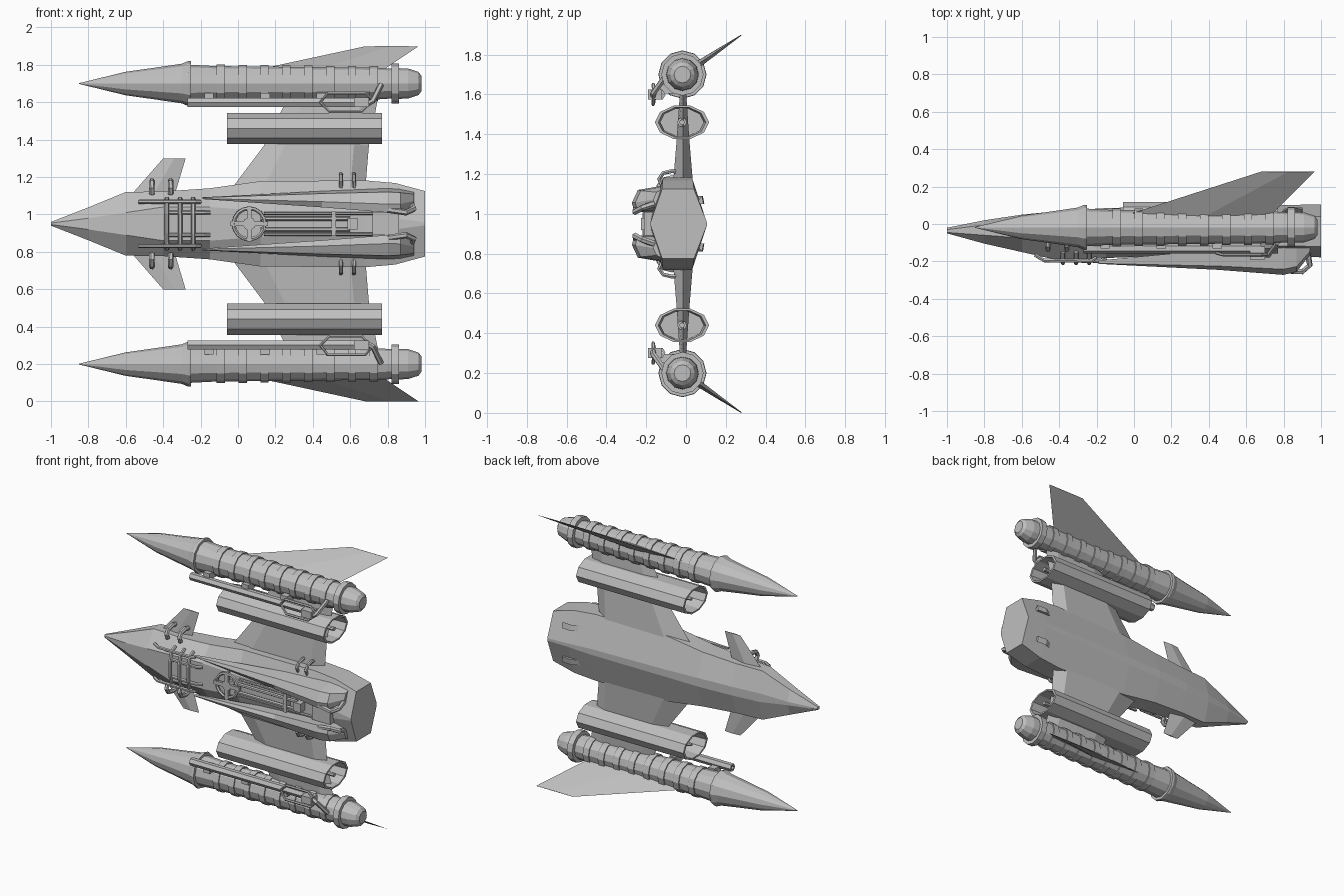
import bpy, bmesh, math
from mathutils import Vector

if "Cube" in bpy.data.objects:
    bpy.data.objects.remove(bpy.data.objects["Cube"])

C = 0.95  # height of the symmetry plane; part coordinates use d = z - C

grey = bpy.data.materials.new("hull_grey")
grey.diffuse_color = (0.52, 0.52, 0.52, 1)
grey.use_nodes = True
grey.node_tree.nodes["Principled BSDF"].inputs["Base Color"].default_value = grey.diffuse_color


def make(name, verts, faces, mirror=True):
    """Mesh object on the symmetry plane, optionally mirrored across it."""
    me = bpy.data.meshes.new(name)
    me.from_pydata([tuple(v) for v in verts], [], faces)
    bm = bmesh.new()
    bm.from_mesh(me)
    bmesh.ops.recalc_face_normals(bm, faces=bm.faces)
    bm.to_mesh(me)
    bm.free()
    me.materials.append(grey)
    ob = bpy.data.objects.new(name, me)
    ob.location = (0, 0, C)
    bpy.context.collection.objects.link(ob)
    if mirror:
        mod = ob.modifiers.new("mirror", 'MIRROR')
        mod.use_axis = (False, False, True)
        mod.use_mirror_merge = False
    return ob


def loft(name, rings, mirror=True, closed=False):
    """Skin a row of equal-sized rings; capped, or closed into a loop."""
    n, m = len(rings[0]), len(rings)
    faces = []
    for i in range(m if closed else m - 1):
        a, b = i * n, (i + 1) % m * n
        faces += [(a + k, a + (k + 1) % n, b + (k + 1) % n, b + k) for k in range(n)]
    if not closed:
        faces += [tuple(range(n)), tuple(range((m - 1) * n, m * n))]
    return make(name, [v for r in rings for v in r], faces, mirror)


def lathe(name, prof, y, d, n=12, sy=1.0, mirror=True, closed=False):
    """Turn (x, radius) points around an axis parallel to x."""
    def ring(x, r):
        return [(x, y + sy * r * math.cos(t), d + r * math.sin(t))
                for t in (2 * math.pi * k / n for k in range(n))]
    return loft(name, [ring(*p) for p in prof], mirror, closed)


def tube(name, pts, r, n=6, mirror=True, closed=False):
    """Round bar following a path."""
    pts = [Vector(p) for p in pts]
    m, u, rings = len(pts), Vector((0.31, 0.87, 0.41)), []
    for i, p in enumerate(pts):
        a = pts[i - 1] if closed or i else p
        b = pts[(i + 1) % m] if closed or i < m - 1 else p
        t = (b - a).normalized()
        u = (u - t * u.dot(t)).normalized()
        v = t.cross(u)
        rings.append([p + r * (u * math.cos(q) + v * math.sin(q))
                      for q in (2 * math.pi * k / n for k in range(n))])
    return loft(name, rings, mirror, closed)


def box(name, x, y, d, mirror=True):
    ring = lambda px: [(px, y[0], d[0]), (px, y[1], d[0]), (px, y[1], d[1]), (px, y[0], d[1])]
    return loft(name, [ring(x[0]), ring(x[1])], mirror)


# Hull: x, half width, belly y, belly half width, two side edges y, deck y, deck half width
stations = [
    (-1.00, .010, -.020, .004, -.030, -.045, -.050, .004),
    (-0.80, .088, .020, .012, -.005, -.060, -.105, .030),
    (-0.60, .170, .050, .030, .010, -.075, -.150, .060),
    (-0.40, .173, .070, .030, .020, -.090, -.195, .090),
    (-0.15, .190, .085, .030, .030, -.100, -.182, .090),
    (0.12, .228, .092, .025, .030, -.112, -.172, .070),
    (0.68, .232, .100, .020, .030, -.115, -.172, .060),
    (0.84, .218, .102, .012, .035, -.118, -.175, .030),
    (1.00, .175, .105, .008, .040, -.120, -.178, .008)]
loft("hull", [[(x, yb, bw), (x, y1, w), (x, y2, w), (x, yd, dw),
               (x, yd, -dw), (x, y2, -w), (x, y1, -w), (x, yb, -bw)]
              for x, w, yb, bw, y1, y2, yd, dw in stations], mirror=False)

# Dorsal fairings: long wedges either side of the central channel
fair = [(-.19, .142, .132, -.213, -.195), (.45, .175, .088, -.245, -.135),
        (.80, .190, .060, -.272, -.125), (.87, .185, .065, -.255, -.125), (.94, .170, .095, -.165, -.125)]
loft("dorsal_fairing", [[(x, yb, o), (x, yt + .03 * (o - i) / .13, o - .02 * (o - i) / .13),
                         (x, yt, i + .35 * (o - i)), (x, yt + .012, i), (x, -.15 if x > 0 else yb, i)]
                        for x, o, i, yt, yb in fair])
tube("tail_claw", [(.80, -.25, .075), (.90, -.255, .06), (.94, -.22, .08), (.93, -.16, .10)], .016)
box("tail_block", (.72, .86), (-.21, -.15), (-.06, .06), False)

# Main wings: six-sided section tapering outward through the pods
wing = [(.18, (-.04, .13, .60, .68), .052), (.42, (.14, .25, .62, .70), .032),
        (.68, (.27, .36, .66, .75), .014)]
loft("main_wing", [[(a, -.015, d), (b, -.015 - h, d), (c, -.015 - h, d),
                    (e, -.015, d), (c, -.015 + h, d), (b, -.015 + h, d)]
                   for d, (a, b, c, e), h in wing])

# Canards near the nose
can = [(.15, -.575, -.34, .018), (.35, -.40, -.28, .004)]
loft("canard", [[(a, -.03, d), ((a + b) / 2, -.03 - h, d), (b, -.03, d), ((a + b) / 2, -.03 + h, d)]
                for d, a, b, h in can])

# Curved pipes joining hull to canards and wings
for x, d, r in ((-.46, .20, .015), (-.36, .20, .015), (.55, .235, .011), (.62, .235, .011)):
    tube("root_pipe", [(x, -.12, d - .04), (x, -.135, d - .01), (x, -.115, d + .02),
                       (x, -.07, d + .03), (x, -.03, d + .025)], r)

# Pods: hollow oval tubes with a spindle and hub inside
lathe("pod_shell", [(-.06, .088), (.77, .088), (.77, .077), (.45, .070), (.2, .070), (-.06, .077)],
      -.02, .51, 10, 1.55, closed=True)
lathe("pod_spindle", [(-.03, .010), (.05, .024), (.70, .024), (.70, .014), (.76, .014)], -.02, .51, 8)
lathe("pod_hub", [(.38, .072), (.41, .072)], -.02, .51, 10, 1.53)

# Nacelles: pointed nose, flared collar, ribbed body and tail cap
prof = [(-.85, .002), (-.60, .063), (-.45, .084), (-.30, .106), (-.265, .121), (-.25, .119), (-.25, .100)]
for i in range(8):
    x, r = -.115 + .117 * i, .093 - .0012 * i
    prof += [(x, r), (x, r + .008), (x + .045, r + .008), (x + .045, r)]
prof += [(.82, .080), (.82, .106), (.862, .106), (.862, .082), (.91, .080), (.965, .062), (.98, .042)]
lathe("nacelle", prof, -.018, .75, 12)

# Swept outer fins on the nacelles
loft("nacelle_fin", [[(-.08, .035, .785), (.35, .025, .800), (.72, .035, .785), (.35, .048, .770)],
                     [(.68, .28, .949), (.82, .277, .95), (.965, .28, .949), (.82, .28, .947)]])

# Rail guns along the nacelles with trapezoid frames and braces
lathe("gun_rail", [(-.27, .027), (.68, .027), (.68, .014), (-.27, .014)], -.13, .648, 6, closed=True)
for x in (-.18, .12, .42):
    box("gun_mount", (x, x + .05), (-.13, -.06), (.655, .70))
tube("gun_frame", [(.44, -.155, .65), (.48, -.165, .70), (.68, -.165, .70), (.72, -.16, .66),
                   (.66, -.165, .60), (.49, -.165, .60)], .009, closed=True)
tube("gun_brace", [(.68, -.165, .635), (.72, -.165, .655), (.765, -.10, .745)], .015)
box("gun_breech", (.62, .70), (-.19, -.12), (.625, .675))

# Cage over the cockpit: long bars and cross hoops
for d, a, b in ((.118, -.53, -.20), (.060, -.42, -.15)):
    tube("cage_bar", [(a, -.165, d), (a + .05, -.195, d), (b - .03, -.198, d), (b, -.18, d)], .011)
for x in (-.38, -.31, -.24):
    tube("cage_hoop", [(x, -.15, -.135), (x, -.192, -.11), (x, -.208, -.05), (x, -.208, .05),
                       (x, -.192, .11), (x, -.15, .135)], .012, mirror=False)

# Dorsal turret: ring, cross arms and pedestal
circle = [(.06 + .083 * math.cos(t), -.205, .083 * math.sin(t))
          for t in (math.pi * k / 8 for k in range(16))]
tube("turret_ring", circle, .011, mirror=False, closed=True)
box("turret_arm_long", (-.04, .16), (-.215, -.197), (-.013, .013), False)
box("turret_arm_cross", (.047, .073), (-.217, -.195), (-.095, .095), False)
tube("turret_pedestal", [(.06, -.15, 0), (.06, -.215, 0)], .035, 8, False)

# Twin channel barrels, breech and hull stubs
tube("channel_barrel", [(.12, -.20, .028), (.60, -.20, .028)], .012)
tube("channel_pipe", [(.14, -.185, .055), (.72, -.185, .055)], .009)
box("barrel_breech", (.585, .64), (-.225, -.16), (-.03, .03), False)
box("barrel_clamp", (.50, .525), (-.215, -.16), (-.065, .065), False)
loft("belly_stub", [[(.78, .05, .10), (.78, .07, .10), (.78, .06, .14)],
                    [(.83, .05, .10), (.83, .092, .10), (.83, .085, .14)],
                    [(.90, .05, .10), (.90, .088, .10), (.90, .080, .14)]])
box("nose_blister", (-1.0, -.97), (-.048, -.035), (.001, .008))
